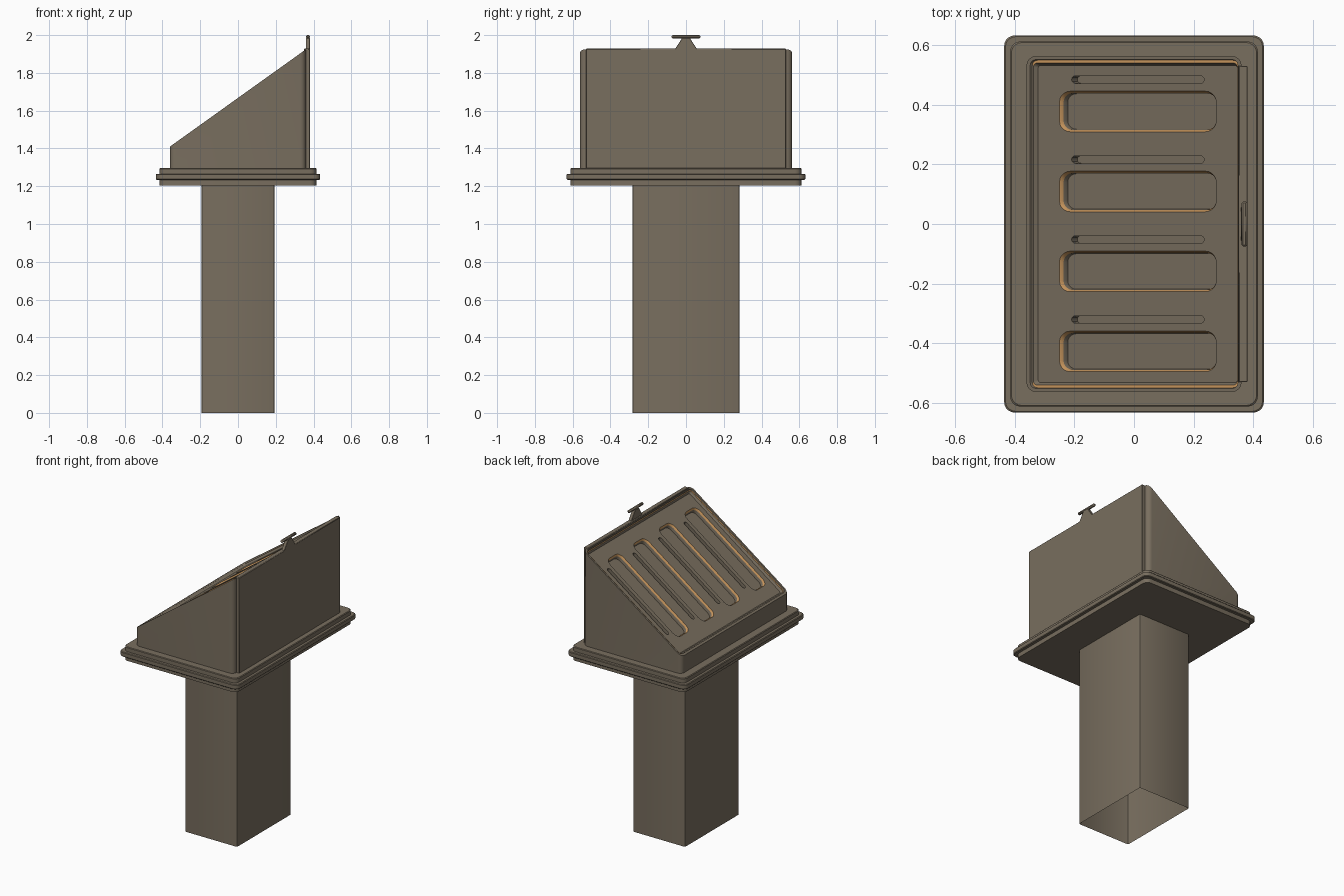
import bpy, bmesh, math
from mathutils import Vector

if "Cube" in bpy.data.objects:
    bpy.data.objects.remove(bpy.data.objects["Cube"])


def material(name, rgb):
    m = bpy.data.materials.new(name)
    m.diffuse_color = (*rgb, 1)
    m.use_nodes = True
    m.node_tree.nodes["Principled BSDF"].inputs["Base Color"].default_value = m.diffuse_color
    return m


BROWN = material("brown metal", (0.19, 0.157, 0.114))
COPPER = material("copper trim", (0.62, 0.33, 0.12))

# Sloped top: z = Z0 + K * x
K = (1.925 - 1.41) / 0.72
Z0 = 1.6675
ANG = math.atan(K)
NORMAL = Vector((-math.sin(ANG), 0, math.cos(ANG)))


def rounded(hx, hy, r, cy=0.0, seg=5):
    """Counter-clockwise rounded rectangle in plan."""
    pts = []
    for i, (sx, sy) in enumerate(((1, 1), (-1, 1), (-1, -1), (1, -1))):
        for j in range(seg + 1):
            a = math.pi / 2 * (i + j / seg)
            pts.append((sx * (hx - r) + r * math.cos(a),
                        cy + sy * (hy - r) + r * math.sin(a)))
    return pts


def level(bm, pts, z):
    return [bm.verts.new((x, y, z)) for x, y in pts]


def slope(bm, pts, depth):
    return [bm.verts.new(Vector((x, y, Z0 + K * x)) - NORMAL * depth) for x, y in pts]


def bridge(bm, a, b, mat=0):
    n = len(a)
    faces = []
    for i in range(n):
        j = (i + 1) % n
        f = bm.faces.new((a[i], a[j], b[j], b[i]))
        f.material_index = mat
        faces.append(f)
    return faces


def loop_edges(bm, vs):
    return [bm.edges.get((vs[i], vs[(i + 1) % len(vs)]))
            or bm.edges.new((vs[i], vs[(i + 1) % len(vs)])) for i in range(len(vs))]


def finish(bm, name, bevel=0):
    me = bpy.data.meshes.new(name)
    bm.to_mesh(me)
    bm.free()
    me.materials.append(BROWN)
    me.materials.append(COPPER)
    ob = bpy.data.objects.new(name, me)
    bpy.context.collection.objects.link(ob)
    if bevel:
        b = ob.modifiers.new("Bevel", "BEVEL")
        b.width = bevel
        b.segments = 1
    bpy.ops.object.select_all(action='DESELECT')
    ob.select_set(True)
    bpy.context.view_layer.objects.active = ob
    bpy.ops.object.shade_smooth_by_angle(angle=math.radians(30))
    return ob


# Hollow column, open at the bottom
bm = bmesh.new()
col = rounded(0.192, 0.284, 0.008, seg=2)
bridge(bm, level(bm, col, 0), level(bm, col, 1.21))
finish(bm, "column")

# Stepped flange
bm = bmesh.new()
loops = []
for inset, z in ((0.02, 1.205), (0.02, 1.234), (0.004, 1.234), (0, 1.238),
                 (0, 1.262), (0.004, 1.266), (0.02, 1.266), (0.02, 1.292), (0.024, 1.296)):
    loops.append(level(bm, rounded(0.435 - inset, 0.632 - inset, 0.035), z))
for a, b in zip(loops, loops[1:]):
    bridge(bm, a, b)
bm.faces.new(loops[0][::-1])
bm.faces.new(loops[-1])
finish(bm, "flange")

# Wedge housing with rim, ledge and recessed slotted panel
bm = bmesh.new()
outer = rounded(0.36, 0.562, 0.03)
base = level(bm, outer, 1.29)
top = slope(bm, outer, 0)
rim = slope(bm, rounded(0.348, 0.551, 0.02), 0)
ledge_out = slope(bm, rounded(0.346, 0.549, 0.02), 0.008)
ledge_in = slope(bm, rounded(0.342, 0.540, 0.015), 0.008)
panel = slope(bm, rounded(0.334, 0.531, 0.008), 0.022)
bridge(bm, base, top)
bridge(bm, top, rim)
bridge(bm, rim, ledge_out)
for f in bridge(bm, ledge_out, ledge_in):
    c = f.calc_center_median()
    f.material_index = 1 if abs(c.y) > 0.53 or c.x > 0.3 else 0
bridge(bm, ledge_in, panel)
edges = loop_edges(bm, panel)
PITCH = 0.268
for i in range(4):
    # wide rounded recess with copper lip
    cy = 0.377 - i * PITCH
    a = slope(bm, rounded(0.2625, 0.068, 0.036, cy), 0.022)
    b = slope(bm, rounded(0.256, 0.0615, 0.031, cy), 0.034)
    c = slope(bm, rounded(0.254, 0.0595, 0.029, cy), 0.055)
    edges += loop_edges(bm, a)
    bridge(bm, a, b, 1)
    bridge(bm, b, c)
    bm.faces.new(c)
    # thin slot
    cy = 0.484 - i * PITCH
    a = slope(bm, rounded(0.222, 0.0125, 0.012, cy, 3), 0.022)
    b = slope(bm, rounded(0.222, 0.0125, 0.012, cy, 3), 0.055)
    edges += loop_edges(bm, a)
    bridge(bm, a, b)
    bm.faces.new(b)
bmesh.ops.triangle_fill(bm, use_beauty=True, use_dissolve=False,
                        edges=edges, normal=NORMAL)
for f in bm.faces:
    f.normal_update()
    if abs(f.normal.dot(NORMAL)) > 0.99 and f.normal.z < 0:
        f.normal_flip()
finish(bm, "wedge_housing")


def plate(name, outline, x0, x1, bevel):
    """Extrude a (y, z) outline along x."""
    bm = bmesh.new()
    a = [bm.verts.new((x0, y, z)) for y, z in outline]
    b = [bm.verts.new((x1, y, z)) for y, z in outline]
    bridge(bm, a, b)
    bm.faces.new(a[::-1])
    bm.faces.new(b)
    bmesh.ops.recalc_face_normals(bm, faces=bm.faces)
    finish(bm, name, bevel)


# Back plate, with catch and crossbar on its top edge
plate("back_plate", [(-0.53, 1.29), (0.53, 1.29), (0.53, 1.928), (-0.53, 1.928)],
      0.35, 0.381, 0.003)
plate("catch", [(-0.062, 1.92), (0.062, 1.92), (0.02, 1.985), (-0.02, 1.985)],
      0.359, 0.381, 0.002)
plate("catch_bar", [(-0.076, 1.982), (0.076, 1.982), (0.076, 2.0), (-0.076, 2.0)],
      0.36, 0.38, 0.006)
